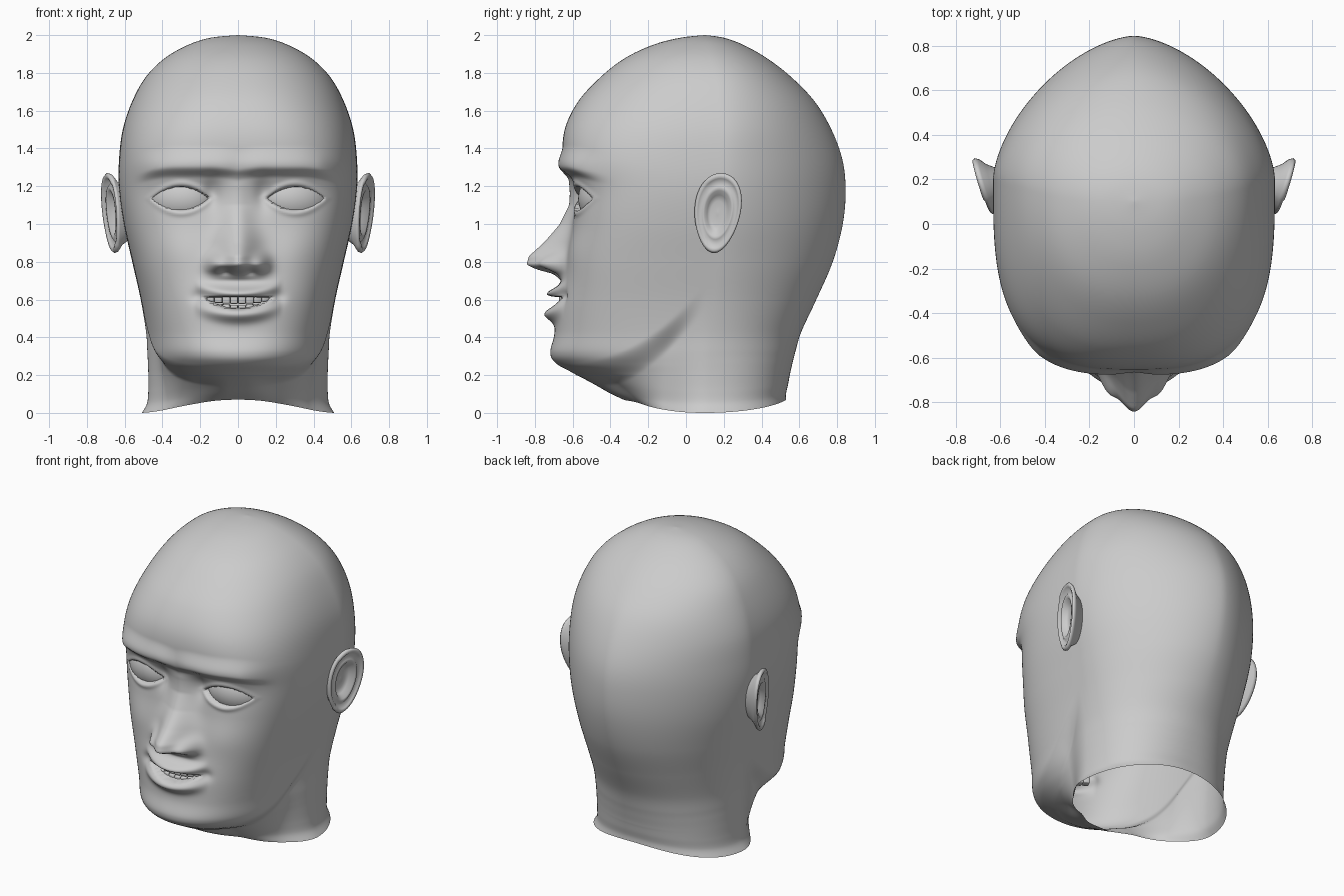
import bpy, bmesh
from math import sin, cos, pi, exp, ceil, radians
from mathutils import Vector, Matrix

if "Cube" in bpy.data.objects:
    bpy.data.objects.remove(bpy.data.objects["Cube"])

# Horizontal sections: z, front y, back y, half width, front and back exponents, centre y
SECTIONS = [
    (0.00, -.33, .53, .51, 2.1, 2.2, .10), (0.05, -.40, .53, .482, 2.0, 2.2, .10),
    (0.12, -.48, .54, .475, 2.0, 2.2, .10), (0.20, -.58, .55, .475, 2.05, 2.18, .10),
    (0.26, -.685, .563, .477, 2.15, 2.14, .10), (0.32, -.718, .578, .48, 2.35, 2.1, .10),
    (0.43, -.688, .611, .487, 2.65, 2.0, .12), (0.60, -.66, .69, .515, 3.0, 1.87, .15),
    (0.80, -.63, .777, .56, 3.3, 1.75, .18), (1.00, -.60, .83, .605, 3.4, 1.66, .20),
    (1.18, -.60, .845, .63, 3.3, 1.62, .20), (1.34, -.65, .828, .63, 3.1, 1.62, .20),
    (1.50, -.642, .77, .61, 2.8, 1.66, .20),
    (1.65, -.57, .68, .56, 2.5, 1.76, .18), (1.78, -.45, .555, .487, 2.3, 1.87, .16),
    (1.88, -.32, .425, .385, 2.2, 1.95, .13), (1.95, -.17, .30, .26, 2.1, 2.0, .11)]
TOP = [(1.986, -.03, .20, .145, 2, 2, .10), (2.0, .098, .102, .002, 2, 2, .10)]
NOSE = [(.70, 0), (.735, .05), (.76, .15), (.785, .208), (.83, .205), (.90, .14),
        (1.0, .068), (1.1, .025), (1.2, .015), (1.26, .0)]


def smooth(a, b, v):
    t = min(1, max(0, (v - a) / (b - a)))
    return t * t * (3 - 2 * t)


def bump(d, s):
    return exp(-(d / s) ** 2)


def lookup(table, v):
    if v <= table[0][0] or v >= table[-1][0]:
        return 0
    for (a, p), (b, q) in zip(table, table[1:]):
        if v <= b:
            return p + (q - p) * (v - a) / (b - a)


def spline(rows, step):
    """Catmull-Rom through the section rows."""
    out = []
    for i in range(len(rows) - 1):
        p = [rows[max(0, min(len(rows) - 1, i + k))] for k in (-1, 0, 1, 2)]
        n = max(5, ceil((rows[i + 1][0] - rows[i][0]) / step))
        for j in range(n):
            t = j / n
            out.append([.5 * (2 * b + (c - a) * t + (2 * a - 5 * b + 4 * c - d) * t * t
                              + (3 * b - a - 3 * c + d) * t ** 3) for a, b, c, d in zip(*p)])
    out.append(list(rows[-1]))
    return out


def face_relief(x, z):
    """Forward displacement of the face surface."""
    ax = abs(x)
    # nose ridge, wings and nostrils
    h = lookup(NOSE, z) * bump(x, .102 - .04 * smooth(.9, 1.15, z))
    h += .07 * bump(ax - .12, .048) * bump(z - .79, .05)
    h -= .03 * bump(ax - .065, .03) * bump(z - .75, .014)
    # arched brow
    brow = 1.278 - .9 * max(0, ax - .33) ** 2 - .6 * max(0, .16 - ax) ** 2
    h += .036 * smooth(brow - .035, brow + .025, z) * (1 - smooth(brow + .02, brow + .14, z)) \
        * (1 - smooth(.42, .57, ax)) * (1 - .3 * bump(x, .07))
    # eye opening, lids and sockets
    dx, dz = ax - .302, z - 1.135
    d = .06 * (1 - (dx / .15) ** 2) - abs(dz)
    h -= .06 * smooth(-.004, .008, d)
    h += .011 * bump(d + .018, .016) * bump(dx, .16)
    h -= .012 * bump(dx, .2) * bump(z - 1.17, .08)
    h -= .03 * bump(ax - .135, .045) * bump(z - 1.16, .08)
    # cheeks
    h += .012 * bump(ax - .3, .13) * bump(z - .86, .12)
    # muzzle, lips and mouth opening
    q = x / .2
    m = z - .583 - .032 * q * q
    taper = max(0, 1 - (x / .23) ** 2)
    h += .035 * bump(x, .2) * bump(z - .59, .13)
    h += taper * (.05 * bump(m - .05, .03) + .052 * bump(m + .062, .038))
    gap = .031 * (1 - (x / .175) ** 2) - abs(m)
    h -= .10 * smooth(-.006, .008, gap)
    h -= .018 * bump(ax - .215, .035) * bump(z - .615, .035)
    return h


def make_object(name, bm, mirror=False):
    bmesh.ops.recalc_face_normals(bm, faces=bm.faces)
    me = bpy.data.meshes.new(name)
    bm.to_mesh(me)
    bm.free()
    me.shade_smooth()
    ob = bpy.data.objects.new(name, me)
    bpy.context.collection.objects.link(ob)
    if mirror:
        ob.modifiers.new("mirror", 'MIRROR')
    return ob


def skin(bm, rings):
    for a, b in zip(rings, rings[1:]):
        for i in range(len(a)):
            k = (i + 1) % len(a)
            bm.faces.new((a[i], a[k], b[k], b[i]))


# Head and neck: one open shell lofted from the sections
bm = bmesh.new()
rings, COLS = [], 260
for z, f, b, w, nf, nb, yc in spline(SECTIONS + TOP, .009):
    ring = []
    for i in range(COLS):
        u = 2 * pi * i / COLS
        th = u - .45 * sin(u)
        s, c = sin(th), cos(th)
        a, n = (yc - f, nf) if c > 0 else (b - yc, nb)
        r = ((abs(s) / w) ** n + (abs(c) / a) ** n) ** (-1 / n)
        x, y = r * s, yc - r * c
        # jaw line: tuck in the neck below it
        jaw = .23 + .95 * max(0, y + .5) ** 2 + .4 * x * x
        k = .11 * smooth(0, .13, jaw - z) * smooth(.12, -.15, y) * smooth(.05, .25, abs(x))
        x, y = x * (1 - k), yc + (y - yc) * (1 - k)
        if c > 0 and .3 < z < 1.5:
            y -= face_relief(x, z)
        # wavy cut edge of the neck
        lift = .07 * c * c * max(0, 1 - z / .2)
        ring.append(bm.verts.new((x, y, z + lift)))
    rings.append(ring)
skin(bm, rings)
bm.faces.new(rings[-1])
make_object("head", bm)

# Eyeballs
bm = bmesh.new()
bmesh.ops.create_uvsphere(bm, u_segments=40, v_segments=24, radius=1, matrix=(
    Matrix.Translation((.302, -.437, 1.135)) @ Matrix.Rotation(radians(14), 4, 'Z')
    @ Matrix.Diagonal((.185, .13, .14, 1))))
make_object("eyeballs", bm, True)

# Ears: rings of (radius, outward height) from the bowl over the rim to the back
bm = bmesh.new()
EAR = [(.05, -.035), (.3, -.04), (.45, -.03), (.56, .0), (.66, .002), (.76, -.014),
       (.86, .008), (.94, .014), (1, .002), (.97, -.014), (.8, -.04), (.6, -.1)]
rings = []
for rho, h in EAR:
    ring = []
    for i in range(56):
        t = 2 * pi * i / 56
        v = rho * sin(t)
        z = 1.058 + .212 * v
        y = .167 + (.122 + .022 * v) * rho * cos(t) + .09 * (z - 1.058)
        out = h if cos(t) > -.6 or h < -.02 else h * .6
        x = .632 + .30 * (y - .04) + .06 * (z - 1.058) + out
        ring.append(bm.verts.new((x, y, z)))
    rings.append(ring)
skin(bm, rings)
bm.faces.new(rings[0])
make_object("ears", bm, True)

# Teeth: upper and lower rows following the mouth curve
bm = bmesh.new()
for row_z, height, count in ((.60, .046, 8), (.552, .038, 8)):
    for i in range(count):
        x = (i - (count - 1) / 2) * .04
        pos = Vector((x, -.648 + 1.6 * x * x, row_z + .6 * x * x))
        bmesh.ops.create_cube(bm, size=1, matrix=Matrix.Translation(pos)
                              @ Matrix.Rotation(3 * x, 4, 'Z')
                              @ Matrix.Diagonal((.039, .05, height, 1)))
bmesh.ops.bevel(bm, geom=bm.edges[:], offset=.006, segments=2, affect='EDGES', profile=.5)
make_object("teeth", bm)
